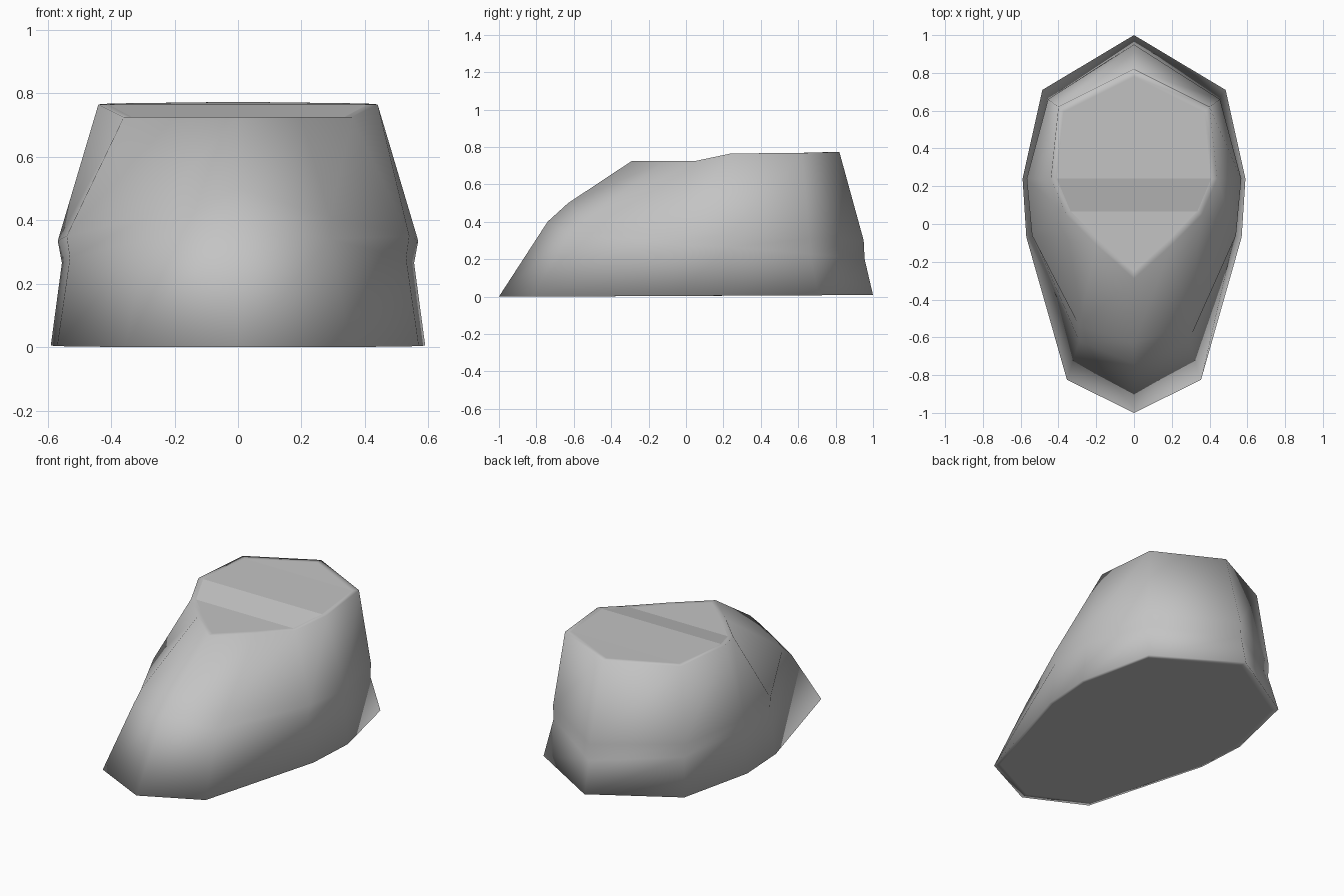
import bpy, bmesh

old = bpy.data.objects.get("Cube")
if old:
    bpy.data.objects.remove(old, do_unlink=True)

grey = bpy.data.materials.new("plain grey")
grey.use_nodes = True
grey.diffuse_color = (0.55, 0.55, 0.55, 1)
grey.node_tree.nodes["Principled BSDF"].inputs["Base Color"].default_value = (0.55, 0.55, 0.55, 1)

# Half outlines from the front tip round the left side to the back tip
BASE = [(0, -1, 0), (.355, -.825, 0), (.57, -.07, .003), (.59, .24, .005), (.485, .71, .007), (0, 1, .008)]
GROOVE = [(0, -.74, .40), (.29, -.62, .34), (.53, -.07, .28), (.555, .24, .265), (.45, .66, .23), (0, .955, .2)]
RIDGE = [(0, -.63, .50), (.29, -.54, .41), (.54, -.06, .35), (.568, .24, .335), (.455, .66, .31), (0, .95, .3)]
RIM = [(0, -.29, .725), (.2, -.11, .725), (.36, .05, .725), (.44, .24, .765), (.4, .62, .768), (0, .82, .773)]


def inset(half, amount, centre_y):
    """Shrink a half outline towards its middle, keeping its heights."""
    k = 1 - amount
    return [(x * k, centre_y + (y - centre_y) * k, z) for x, y, z in half]


bm = bmesh.new()


def ring(half):
    """Full closed loop of vertices from a half outline."""
    mirrored = [(-x, y, z) for x, y, z in half[-2:0:-1]]
    return [bm.verts.new(p) for p in half + mirrored]


def flat(*verts):
    bm.faces.new(verts).smooth = False


# Side walls, with narrow smooth borders round the base and the top
loops = [ring(h) for h in (inset(BASE, .045, 0), BASE, GROOVE, RIDGE, RIM, inset(RIM, .07, .27))]
n = len(loops[0])
for low, high in zip(loops, loops[1:]):
    for i in range(n):
        j = (i + 1) % n
        bm.faces.new((low[i], low[j], high[j], high[i])).smooth = True

# Flat underside
flat(*reversed(loops[0]))

# Top: front point, sloping step, raised panel and back point
t = loops[-1]
flat(t[0], t[1], t[2], t[-2], t[-1])
for i in (2, 3):
    flat(t[i], t[i + 1], t[-i - 1], t[-i])
flat(t[4], t[5], t[-4])

bmesh.ops.recalc_face_normals(bm, faces=bm.faces[:])
mesh = bpy.data.meshes.new("tapered_body")
bm.to_mesh(mesh)
bm.free()
mesh.materials.append(grey)
body = bpy.data.objects.new("tapered_body", mesh)
bpy.context.collection.objects.link(body)
